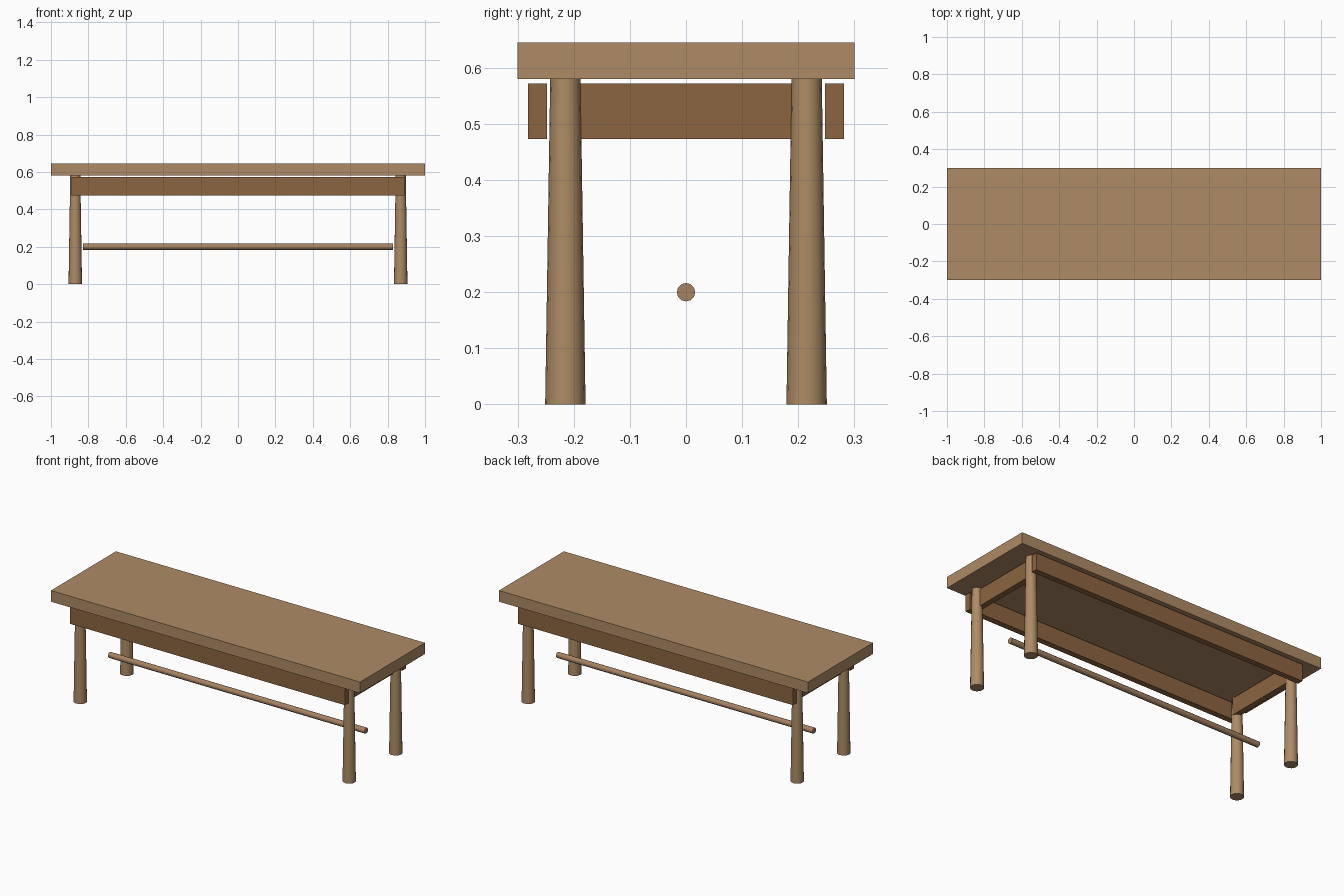
import bpy, math

if "Cube" in bpy.data.objects:
    bpy.data.objects.remove(bpy.data.objects["Cube"])


def material(name, rgb):
    m = bpy.data.materials.new(name)
    m.diffuse_color = (*rgb, 1)
    m.use_nodes = True
    m.node_tree.nodes["Principled BSDF"].inputs["Base Color"].default_value = m.diffuse_color
    return m


LIGHT = material("light_wood", (0.42, 0.26, 0.13))
DARK = material("dark_wood", (0.265, 0.13, 0.052))
ROD = material("rod_wood", (0.38, 0.225, 0.12))


def box(name, center, size, mat):
    bpy.ops.mesh.primitive_cube_add(size=1, location=center)
    o = bpy.context.object
    o.name = name
    o.scale = size
    bpy.ops.object.transform_apply(location=False, rotation=False, scale=True)
    o.data.materials.append(mat)
    return o


def post(name, center, r_bottom, r_top, length, sides, mat, rot=(0, 0, 0)):
    bpy.ops.mesh.primitive_cone_add(vertices=sides, radius1=r_bottom, radius2=r_top,
                                    depth=length, location=center, rotation=rot)
    o = bpy.context.object
    o.name = name
    o.data.materials.append(mat)
    bpy.ops.object.shade_smooth_by_angle(angle=math.radians(35))
    return o


# Thick plank top
box("table_top", (0, 0, 0.6125), (2, 0.6, 0.065), LIGHT)

# Tapered round legs
for fb, sy in (("front", -1), ("back", 1)):
    for lr, sx in (("left", -1), ("right", 1)):
        post(f"{fb}_{lr}_leg", (sx * 0.87, sy * 0.215, 0.29),
             0.036, 0.027, 0.58, 16, LIGHT)

# Long aprons outside the legs
for fb, sy in (("front", -1), ("back", 1)):
    box(f"{fb}_apron", (0, sy * 0.265, 0.5225), (1.78, 0.034, 0.099), DARK)

# Short aprons between the legs
for lr, sx in (("left", -1), ("right", 1)):
    box(f"{lr}_apron", (sx * 0.856, 0, 0.5225), (0.034, 0.43, 0.099), DARK)

# Central round stretcher
post("stretcher", (0, 0, 0.2), 0.0165, 0.0165, 1.66, 12, ROD, (0, math.pi / 2, 0))
